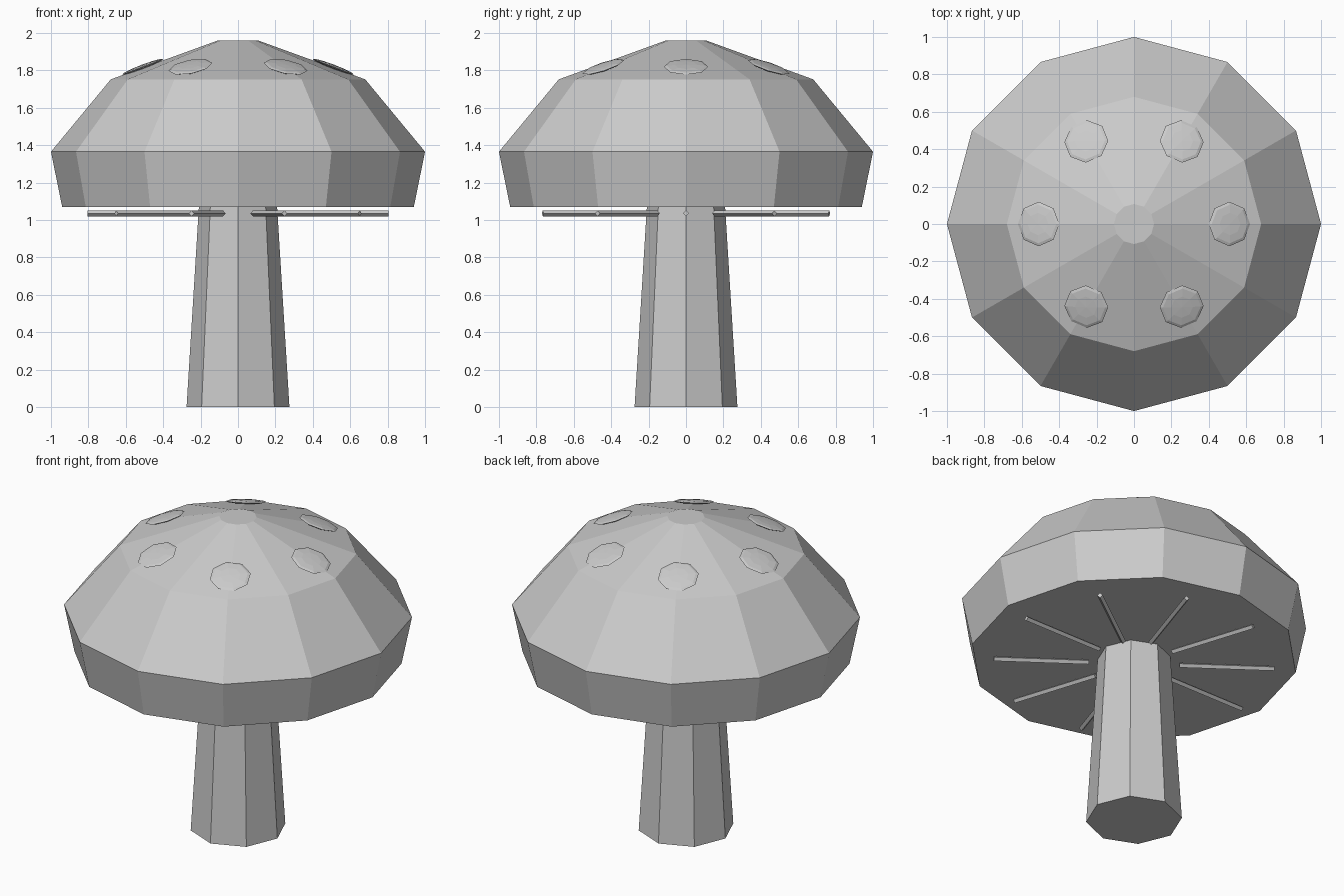
import bpy
import bmesh
from math import cos, sin, pi, atan
from mathutils import Matrix, Vector

default_cube = bpy.data.objects.get("Cube")
if default_cube:
    bpy.data.objects.remove(default_cube, do_unlink=True)

# One plain grey for the whole model
GREY = (0.6, 0.6, 0.6, 1)
grey = bpy.data.materials.new("light_grey")
grey.use_nodes = True
grey.diffuse_color = GREY
shader = next(n for n in grey.node_tree.nodes if n.type == "BSDF_PRINCIPLED")
shader.inputs["Base Color"].default_value = GREY


def add_object(name, bm):
    bmesh.ops.recalc_face_normals(bm, faces=bm.faces)
    mesh = bpy.data.meshes.new(name)
    bm.to_mesh(mesh)
    bm.free()
    mesh.materials.append(grey)
    obj = bpy.data.objects.new(name, mesh)
    bpy.context.collection.objects.link(obj)
    return obj


def lathe(name, profile, sides):
    """Closed faceted solid from (radius, height) pairs."""
    bm = bmesh.new()
    rings = [[bm.verts.new((r * cos(2 * pi * i / sides), r * sin(2 * pi * i / sides), z))
              for i in range(sides)] for r, z in profile]
    for low, high in zip(rings, rings[1:]):
        for i in range(sides):
            j = (i + 1) % sides
            bm.faces.new((low[i], low[j], high[j], high[i]))
    bm.faces.new(rings[0])
    bm.faces.new(rings[-1])
    return add_object(name, bm)


# Stem and cap
lathe("stem", [(0.275, 0), (0.208, 1.09)], 8)
lathe("cap", [(0.94, 1.07), (1.0, 1.365), (0.68, 1.752), (0.107, 1.96)], 12)

# Thin gill rods radiating under the cap
GILLS, INNER, OUTER = 10, 0.26, 0.805
for i in range(GILLS):
    bm = bmesh.new()
    bmesh.ops.create_cone(bm, cap_ends=True, segments=4, radius1=0.016, radius2=0.016,
                          depth=OUTER - INNER)
    place = (Matrix.Rotation(2 * pi * i / GILLS, 4, "Z")
             @ Matrix.Translation(((INNER + OUTER) / 2, 0, 1.035))
             @ Matrix.Rotation(pi / 2, 4, "Y"))
    bm.transform(place)
    add_object(f"gill_{i + 1}", bm)

# Flattened spots lying on the slope of the cap
SPOTS = 6
for i in range(SPOTS):
    angle = 2 * pi * i / SPOTS
    out = Vector((cos(angle), sin(angle), 0))
    tangent = Vector((-sin(angle), cos(angle), 0))
    bm = bmesh.new()
    bmesh.ops.create_uvsphere(bm, u_segments=8, v_segments=6, radius=0.119)
    place = (Matrix.Translation(out * 0.51 + Vector((0, 0, 1.819)))
             @ Matrix.Rotation(atan(0.38), 4, tangent)
             @ Matrix.Diagonal((1, 1, 0.1, 1)))
    bm.transform(place)
    add_object(f"spot_{i + 1}", bm)
